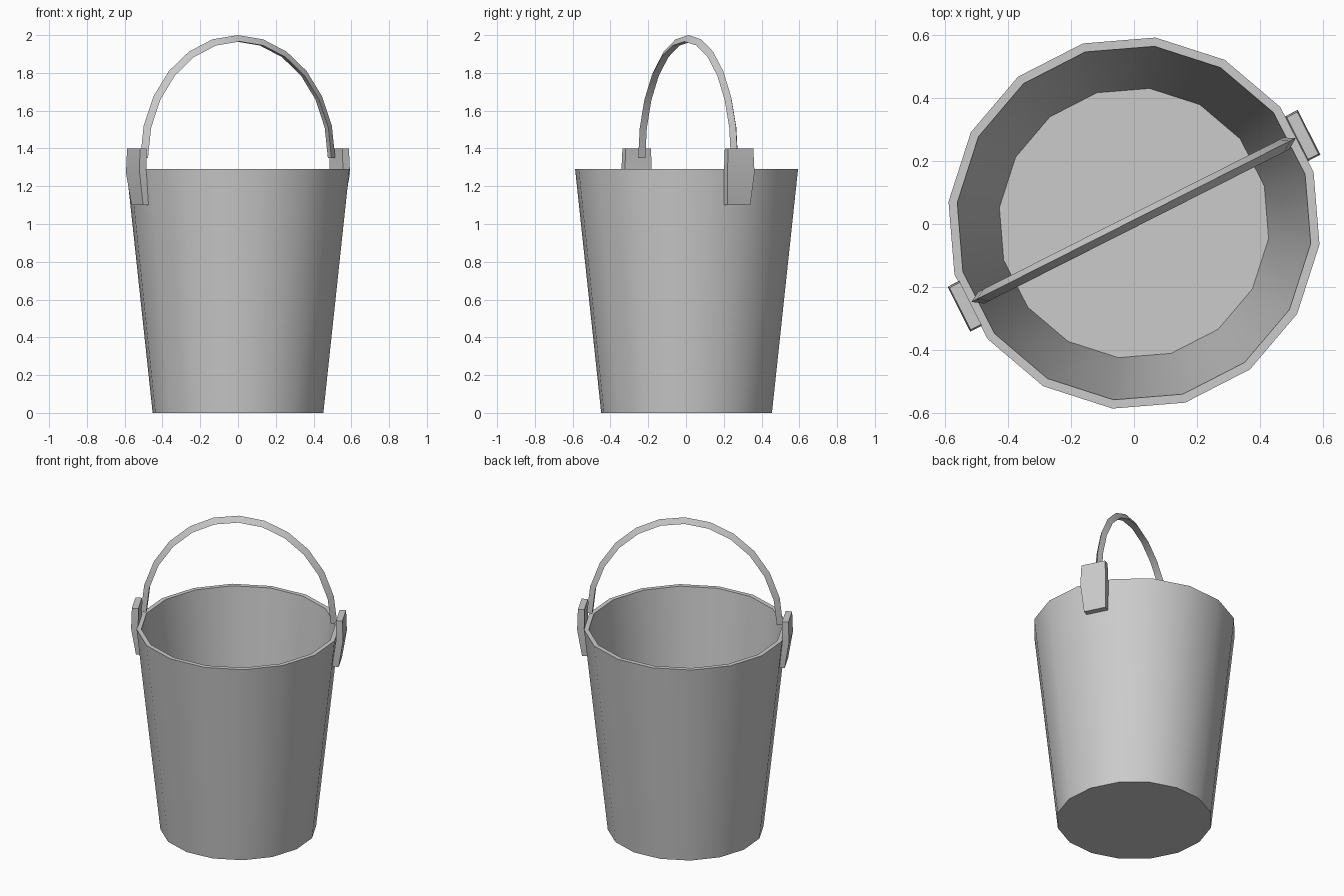
import bpy, bmesh
from math import sin, cos, radians
from mathutils import Matrix

if "Cube" in bpy.data.objects:
    bpy.data.objects.remove(bpy.data.objects["Cube"])

# Ears and handle share a frame turned about z, so they sit on a flat of the wall
TURN = Matrix.Translation((0, 0.01, 0)) @ Matrix.Rotation(radians(26.8), 4, 'Z')


def loft(name, rings, matrix=Matrix.Identity(4)):
    """Skin a list of equal-sized rings, cap both ends, smooth gentle edges."""
    bm = bmesh.new()
    loops = [[bm.verts.new(matrix @ Matrix.Translation(p).to_translation()) for p in r] for r in rings]
    n = len(loops[0])
    for a, b in zip(loops, loops[1:]):
        for i in range(n):
            j = (i + 1) % n
            bm.faces.new((a[i], a[j], b[j], b[i]))
    bm.faces.new(loops[0][::-1])
    bm.faces.new(loops[-1])
    bmesh.ops.recalc_face_normals(bm, faces=bm.faces)
    for f in bm.faces:
        f.smooth = True
    for e in bm.edges:
        e.smooth = e.calc_face_angle(0) < radians(30)
    mesh = bpy.data.meshes.new(name)
    bm.to_mesh(mesh)
    bm.free()
    obj = bpy.data.objects.new(name, mesh)
    bpy.context.collection.objects.link(obj)
    return obj


def circle(r, z, sides=16):
    angles = [radians(-6.6 + 360 * i / sides) for i in range(sides)]
    return [(r * cos(a), r * sin(a) + 0.003, z) for a in angles]


# Tapered pail: outside wall, rim, inside wall, floor
loft("bucket_body", [circle(0.455, 0), circle(0.594, 1.29),
                     circle(0.566, 1.29), circle(0.431, 0.04)])

# Bent ear plates: (z, inner, outer, half width)
EAR = [(1.40, 0.582, 0.620, 0.075), (1.27, 0.582, 0.624, 0.080), (1.10, 0.558, 0.597, 0.068)]
for side, name in ((1, "right_ear"), (-1, "left_ear")):
    loft(name, [[(side * a, -w, z), (side * b, -w, z), (side * b, w, z), (side * a, w, z)]
                for z, a, b, w in EAR], TURN)

# Arched handle: triangular section with its ridge outward
arch = []
for i in range(13):
    s, c = sin(radians(15 * i - 90)), cos(radians(15 * i - 90))
    arch.append([((0.578 - d) * s, t, 1.35 + (0.65 - d) * c)
                 for d, t in ((0, 0.003), (0.034, 0.022), (0.034, -0.020))])
loft("handle", arch, TURN)
